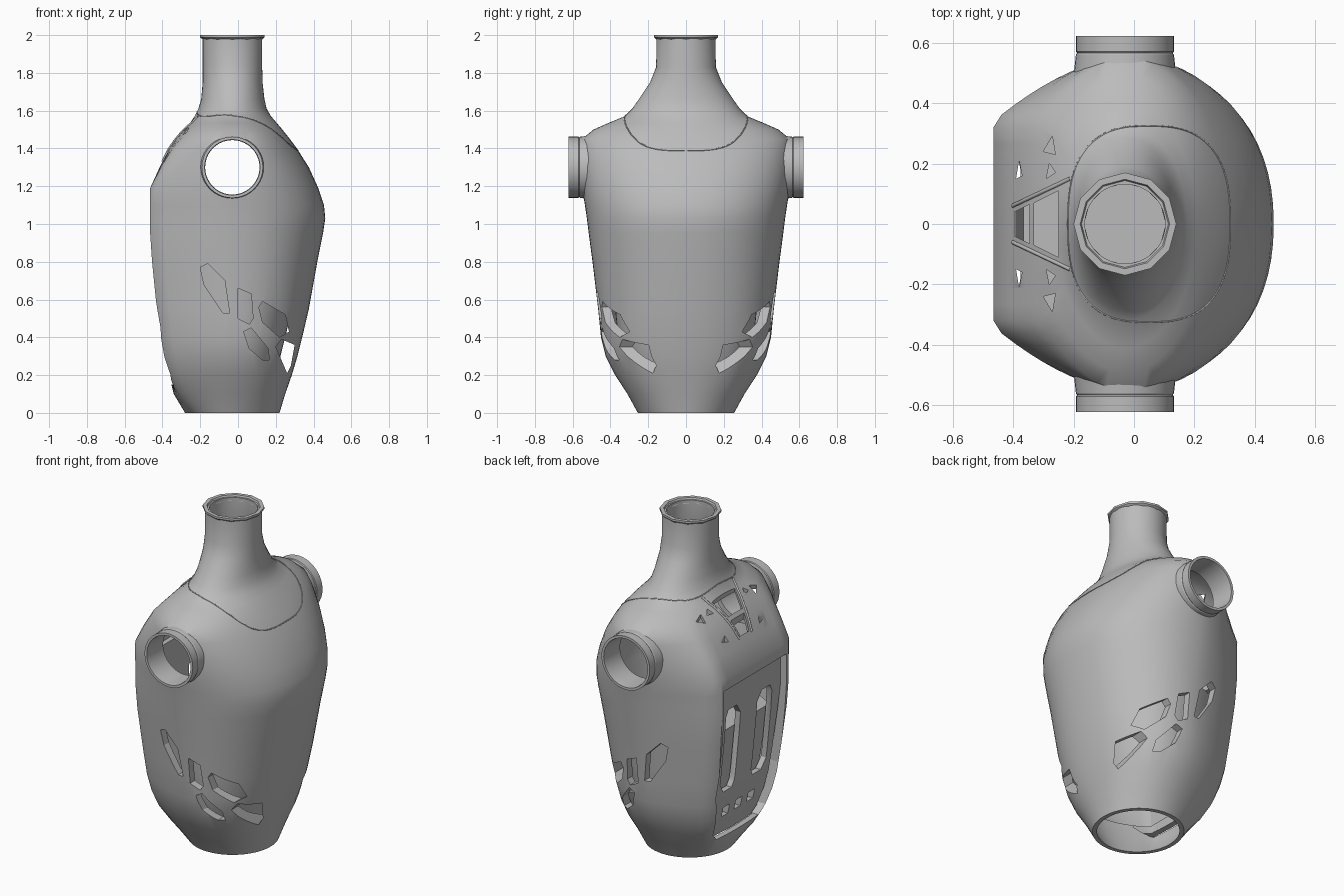
import bpy, bmesh, math
from mathutils import Matrix, Vector
from mathutils.bvhtree import BVHTree

if "Cube" in bpy.data.objects:
    bpy.data.objects.remove(bpy.data.objects["Cube"])

grey = bpy.data.materials.new("plain grey")
grey.use_nodes = True
grey.diffuse_color = (0.5, 0.5, 0.5, 1)
grey.node_tree.nodes["Principled BSDF"].inputs["Base Color"].default_value = (0.5, 0.5, 0.5, 1)

XC = -0.03      # axis shared by neck, sleeves and waist
ARM_Z = 1.3
HALF = 32       # points per half section

# height, back x, chest x, half width, flatness of the back
SECTIONS = [
    (0, -.28, .22, .255, 0), (.1, -.34, .25, .31, .6), (.2, -.365, .285, .375, 1),
    (.3, -.39, .315, .425, 1), (.4, -.41, .34, .45, 1), (.55, -.43, .375, .465, 1),
    (.8, -.455, .42, .495, 1), (.95, -.465, .45, .515, 1), (1.03, -.465, .462, .525, 1),
    (1.1, -.465, .455, .535, 1), (1.19, -.465, .425, .55, 1), (1.3, -.415, .375, .56, .9),
    (1.4, -.365, .312, .56, .7), (1.45, -.33, .275, .55, .5), (1.5, -.29, .235, .49, .3),
    (1.535, -.255, .205, .41, .1), (1.57, -.23, .175, .325, 0), (1.61, -.21, .152, .285, 0),
    (1.66, -.195, .14, .25, 0), (1.75, -.187, .13, .19, 0), (1.83, -.187, .128, .158, 0),
    (1.99, -.187, .128, .156, 0)]


def finish(name, bm, smooth=True):
    bmesh.ops.recalc_face_normals(bm, faces=bm.faces)
    mesh = bpy.data.meshes.new(name)
    bm.to_mesh(mesh)
    bm.free()
    obj = bpy.data.objects.new(name, mesh)
    bpy.context.collection.objects.link(obj)
    mesh.materials.append(grey)
    if smooth:
        shade(obj)
    return obj


def select(obj):
    bpy.ops.object.select_all(action='DESELECT')
    obj.select_set(True)
    bpy.context.view_layer.objects.active = obj


def shade(obj):
    select(obj)
    bpy.ops.object.shade_smooth_by_angle(angle=math.radians(32))


def section(row, inset):
    """Torso outline: round chest, flat back with swept corners."""
    z, back, chest, half, flat = row
    back, chest, half = back + inset, chest - inset, half - inset
    flat_half = min(.34, .68 * half)
    power = 2 / (2 + .2 * flat)
    right = []
    for i in range(HALF + 1):
        a = math.pi * i / HALF
        c, s = math.cos(a), max(math.sin(a), 0)
        if c > 0:
            p = (XC + (chest - XC) * c ** power, half * s ** power)
        else:
            t = 2 * i / HALF - 1
            u = min(t / .6, 1)
            y = half - (half - flat_half) * u ** 1.7 if t < .6 else flat_half * (1 - t) / .4
            x = XC + (back - XC) * u
            p = (x * flat + (XC + (XC - back) * c) * (1 - flat), y * flat + half * s * (1 - flat))
        right.append(p)
    ring = right + [(x, -y) for x, y in right[-2:0:-1]]
    return [(x, y, z) for x, y in ring]


def bridge(bm, rings, closed):
    rings = [[bm.verts.new(p) for p in r] for r in rings]
    pairs = list(zip(rings, rings[1:])) + ([(rings[-1], rings[0])] if closed else [])
    for a, b in pairs:
        for i in range(len(a)):
            j = (i + 1) % len(a)
            bm.faces.new((a[i], a[j], b[j], b[i]))
    return rings


def thick_loft(name, rows, outer, inner):
    bm = bmesh.new()
    rings = [section(r, outer(r[0])) for r in rows]
    rings += [section(r, inner(r[0])) for r in reversed(rows)]
    bridge(bm, rings, True)
    return finish(name, bm)


def lathe(name, profile, matrix, sides=40):
    """Turn a closed (radius, height) profile about z, then place it."""
    bm = bmesh.new()
    turn = [2 * math.pi * i / sides for i in range(sides)]
    bridge(bm, [[matrix @ Vector((r * math.cos(a), r * math.sin(a), h)) for a in turn]
                for r, h in profile], True)
    return finish(name, bm)


def prisms(polys, axis, lo, hi):
    """Cutter made of 2D outlines swept along one axis."""
    bm = bmesh.new()
    for poly in polys:
        ends = []
        for d in (lo, hi):
            pts = []
            for p in poly:
                p = list(p)
                p.insert(axis, d)
                pts.append(p)
            ends.append(pts)
        a, b = bridge(bm, ends, False)
        bm.faces.new(a)
        bm.faces.new(b)
    obj = finish("cutter", bm, False)
    obj.hide_render = True
    return obj


def boolean(obj, cutter, operation='DIFFERENCE'):
    mod = obj.modifiers.new("cut", 'BOOLEAN')
    mod.object, mod.operation, mod.solver = cutter, operation, 'EXACT'
    select(obj)
    bpy.ops.object.modifier_apply(modifier=mod.name)
    bpy.data.objects.remove(cutter)


def mirror(polys):
    return polys + [[(x, -y) for x, y in p] for p in polys]


# Hollow torso with neck
wall = lambda z: .045 if .1 < z < 1.3 else .025
torso = thick_loft("torso_shell", SECTIONS, lambda z: 0, wall)
bm = bmesh.new()
bm.from_mesh(torso.data)
surface = BVHTree.FromBMesh(bm)
bm.free()

# Arm openings through both sides
circle = [(XC + .146 * math.cos(a), ARM_Z + .146 * math.sin(a))
          for a in (2 * math.pi * i / 40 for i in range(40))]
boolean(torso, prisms([circle], 1, -.8, .8))

# Angular vents at the waist, on both sides
vents = [
    [(-.2, .77), (-.16, .79), (-.07, .7), (-.045, .53), (-.08, .53), (-.18, .68)],
    [(0, .66), (.07, .63), (.08, .5), (.06, .47), (0, .5)],
    [(.11, .56), (.13, .59), (.25, .52), (.27, .43), (.22, .4), (.13, .48)],
    [(.03, .43), (.07, .45), (.16, .34), (.165, .28), (.13, .28), (.06, .34)],
    [(.2, .35), (.23, .39), (.3, .36), (.28, .25), (.26, .21)]]
boolean(torso, prisms(vents, 1, -.8, .8))

# Vents on the back of the shoulders
boolean(torso, prisms([
    [(-.25, .11), (-.25, -.11), (-.33, -.07), (-.33, .07)],
    [(-.345, .065), (-.345, -.065), (-.395, -.04), (-.395, .04)]]
    + mirror([[(-.3, .24), (-.26, .23), (-.27, .29)], [(-.29, .15), (-.26, .17), (-.28, .2)],
              [(-.39, .15), (-.37, .16), (-.38, .21)]]), 2, 1.25, 1.9))

# Back panel, set into an opening with clipped lower corners
edge = [(.3, 1.12), (.3, .45), (.25, .2), (.2, .15)]
outline = edge + [(-y, z) for y, z in reversed(edge)]
boolean(torso, prisms([outline], 0, -.7, -.2))
panel = thick_loft("back_panel", [r for r in SECTIONS if r[0] < 1.25],
                   lambda z: .04, lambda z: .075)
boolean(panel, prisms([[(y * 1.01, z) for y, z in outline]], 0, -.7, -.2), 'INTERSECT')
slot = [(.08, .9), (.12, .96), (.2, .96), (.22, .92), (.22, .5), (.18, .44), (.1, .44), (.08, .48)]
squares = [[(y - .03, .27), (y + .03, .27), (y + .03, .33), (y - .03, .33)] for y in (-.12, 0, .12)]
boolean(panel, prisms([slot, [(-y, z) for y, z in slot]] + squares, 0, -.7, -.2))
for part in (torso, panel):
    shade(part)

# Inner liner with a flat deck, behind the vents and panel
bm = bmesh.new()
rings = bridge(bm, [section(r, .09) for r in SECTIONS if .15 < r[0] < .9], False)
bm.faces.new(rings[-1])
finish("inner_liner", bm)

# Sleeve rings
for side, name in ((1, "left"), (-1, "right")):
    place = Matrix.Translation((XC, 0, ARM_Z)) @ Matrix.Rotation(-side * math.pi / 2, 4, 'X')
    lathe(name + "_sleeve", [(.172, .47), (.162, .56), (.158, .565), (.162, .57), (.162, .622),
                             (.147, .622), (.144, .6), (.144, .47)], place)

# Faceted lip on the neck
lathe("neck_lip", [(.155, 1.975), (.17, 1.988), (.17, 2), (.148, 2), (.135, 1.97)],
      Matrix.Translation((XC, 0, 0)), 12)


def trace(name, points, radius, cyclic):
    """Fine bead laid on the torso from above."""
    curve = bpy.data.curves.new(name, 'CURVE')
    curve.dimensions, curve.bevel_depth, curve.bevel_resolution = '3D', radius, 1
    hits = [surface.ray_cast(Vector((x, y, 3)), Vector((0, 0, -1)))[0] for x, y in points]
    hits = [h for h in hits if h]
    spline = curve.splines.new('POLY')
    spline.points.add(len(hits) - 1)
    for p, h in zip(spline.points, hits):
        p.co = (*h, 1)
    spline.use_cyclic_u = cyclic
    curve.materials.append(grey)
    bpy.context.collection.objects.link(bpy.data.objects.new(name, curve))


# Collar seam and frame of the shoulder vents
loop = []
for i in range(96):
    c, s = math.cos(math.tau * i / 96), math.sin(math.tau * i / 96)
    loop.append((.05 + .268 * math.copysign(abs(c) ** .75, c), .325 * math.copysign(abs(s) ** .75, s)))
trace("collar_seam", loop, .003, True)
for side, name in ((1, "left"), (-1, "right")):
    trace(name + "_vent_frame",
          [(-.21 - .19 * t / 12, side * (.15 - .09 * t / 12)) for t in range(13)], .007, False)
